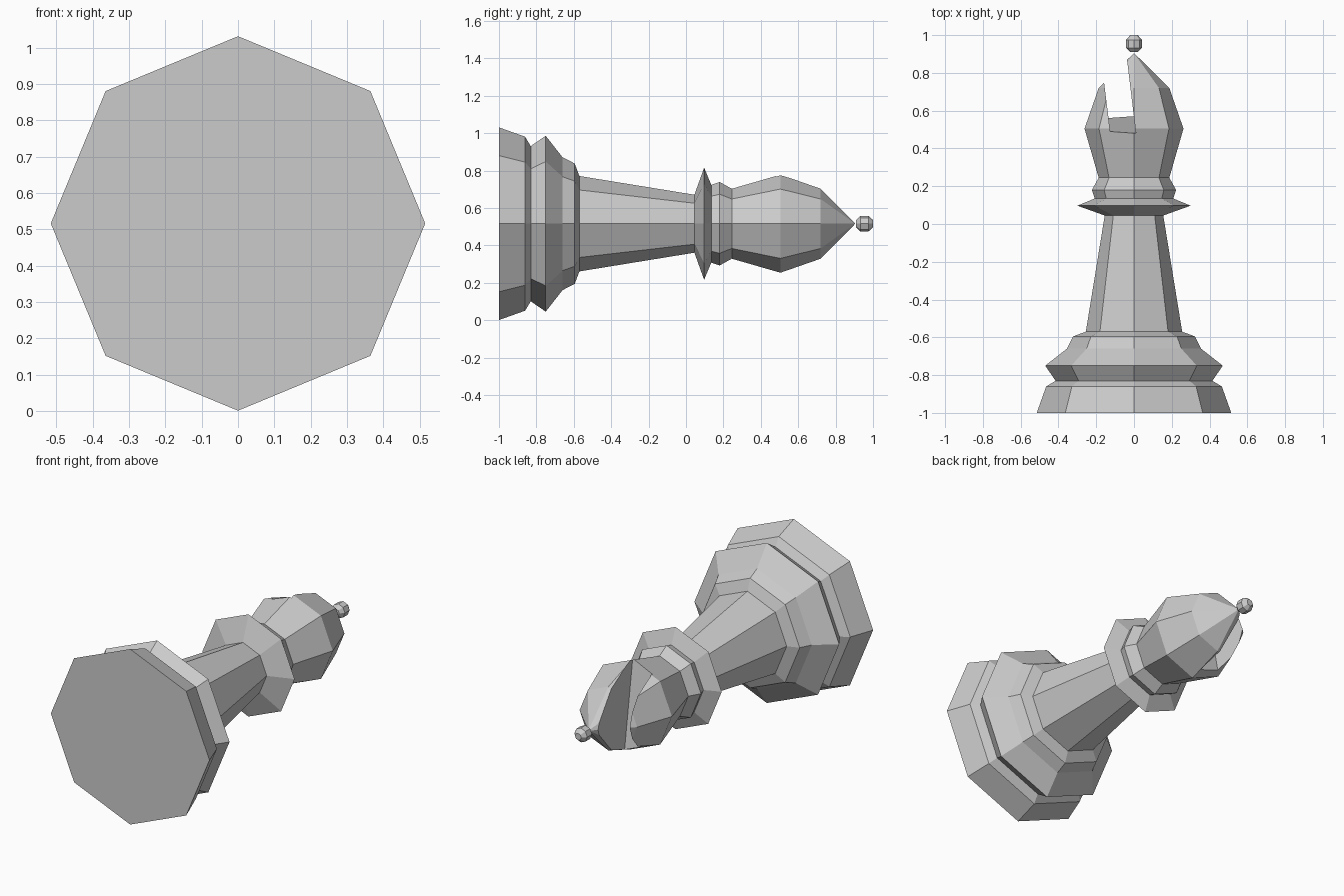
import bpy, bmesh, math

if "Cube" in bpy.data.objects:
    bpy.data.objects.remove(bpy.data.objects["Cube"])

SIDES = 8
AXIS_Z = 0.516


def make_object(name, bm):
    bmesh.ops.recalc_face_normals(bm, faces=bm.faces[:])
    mesh = bpy.data.meshes.new(name)
    bm.to_mesh(mesh)
    bm.free()
    ob = bpy.data.objects.new(name, mesh)
    bpy.context.collection.objects.link(ob)
    return ob


def lathe(name, profile):
    """Closed eight-sided turning around the lengthwise (y) axis; profile is (y, radius)."""
    bm = bmesh.new()
    rings = []
    for y, r in profile:
        n = SIDES if r > 0 else 1
        rings.append([bm.verts.new((r * math.cos(i * math.tau / SIDES), y,
                                    AXIS_Z + r * math.sin(i * math.tau / SIDES)))
                      for i in range(n)])
    for a, b in zip(rings, rings[1:]):
        for i in range(SIDES):
            j = (i + 1) % SIDES
            if len(b) == 1:
                bm.faces.new((a[i], a[j], b[0]))
            else:
                bm.faces.new((a[i], a[j], b[j], b[i]))
    for ring in (rings[0], rings[-1]):
        if len(ring) > 1:
            bm.faces.new(ring)
    return make_object(name, bm)


# Base, stem, collar and pointed head in one turned profile
body = lathe("turned_body", [
    (-1.0, 0.515), (-0.86, 0.465), (-0.83, 0.415), (-0.75, 0.47),
    (-0.66, 0.355), (-0.595, 0.322), (-0.57, 0.255),
    (0.045, 0.155), (0.097, 0.30), (0.135, 0.208), (0.18, 0.223),
    (0.245, 0.187), (0.505, 0.262), (0.72, 0.187), (0.905, 0.0)])

# Small ball on the tip
lathe("tip_ball", [(0.91, 0.02), (0.932, 0.042), (0.975, 0.042), (1.0, 0.02)])

# Slanted slot through the head: the floor slopes from top to underside
bm = bmesh.new()
loops = []
for z, floor in ((0.05, 0.612), (0.95, 0.448)):
    points = [(-0.125 - 0.125 * (y - 0.48), y) for y in (floor, 1.2)]
    points += [(0.01 - 0.12 * (y - 0.48), y) for y in (1.2, floor)]
    loops.append([bm.verts.new((x, y, z)) for x, y in points])
low, high = loops
bm.faces.new(low)
bm.faces.new(high)
for i in range(4):
    j = (i + 1) % 4
    bm.faces.new((low[i], low[j], high[j], high[i]))
cutter = make_object("slot_cutter", bm)
cutter.hide_render = True

cut = body.modifiers.new("slot", "BOOLEAN")
cut.operation = "DIFFERENCE"
cut.solver = "EXACT"
cut.object = cutter
bpy.context.view_layer.objects.active = body
bpy.ops.object.modifier_apply(modifier=cut.name)
bpy.data.objects.remove(cutter)
